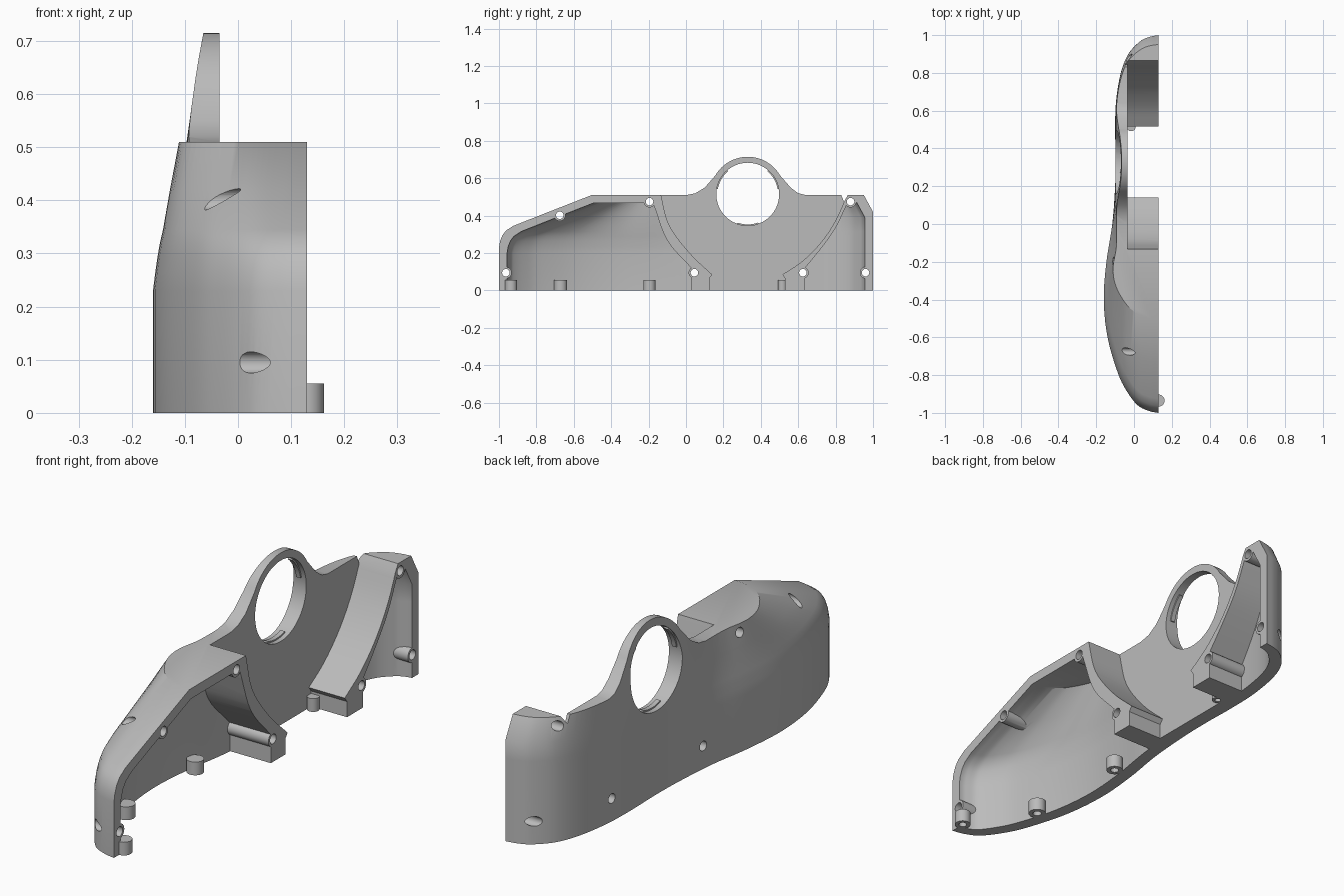
import bpy
import bmesh
import math
from mathutils import Vector, Matrix

if "Cube" in bpy.data.objects:
    bpy.data.objects.remove(bpy.data.objects["Cube"])

SPLIT = 0.13      # mating plane of the half shell
PAD = -0.035      # flat inner face of the ring plate

grey = bpy.data.materials.new("plain grey")
grey.use_nodes = True
grey.diffuse_color = (0.5, 0.5, 0.5, 1)
grey.node_tree.nodes["Principled BSDF"].inputs["Base Color"].default_value = (0.5, 0.5, 0.5, 1)


def finish(name, bm):
    bmesh.ops.recalc_face_normals(bm, faces=bm.faces)
    mesh = bpy.data.meshes.new(name)
    bm.to_mesh(mesh)
    bm.free()
    mesh.materials.append(grey)
    ob = bpy.data.objects.new(name, mesh)
    bpy.context.collection.objects.link(ob)
    return ob


def prism(name, pts, x0, x1):
    """Side profile in (y, z), extruded along x."""
    bm = bmesh.new()
    face = bm.faces.new([bm.verts.new((x0, y, z)) for y, z in pts])
    out = bmesh.ops.extrude_face_region(bm, geom=[face])
    verts = [v for v in out["geom"] if isinstance(v, bmesh.types.BMVert)]
    bmesh.ops.translate(bm, verts=verts, vec=(x1 - x0, 0, 0))
    return finish(name, bm)


def cylinder(name, centre, radius, length, axis="X", segments=32):
    bm = bmesh.new()
    turn = Matrix.Rotation(math.pi / 2, 4, "Y") if axis == "X" else Matrix()
    bmesh.ops.create_cone(bm, cap_ends=True, segments=segments, radius1=radius,
                          radius2=radius, depth=length,
                          matrix=Matrix.Translation(centre) @ turn)
    return finish(name, bm)


def combine(ob, tool, operation, keep=False):
    mod = ob.modifiers.new("cut", "BOOLEAN")
    mod.operation, mod.object, mod.solver = operation, tool, "EXACT"
    mesh = bpy.data.meshes.new_from_object(
        ob.evaluated_get(bpy.context.evaluated_depsgraph_get()))
    ob.modifiers.clear()
    ob.data = mesh
    if not keep:
        bpy.data.objects.remove(tool)


def smooth_path(pts, steps=5):
    """Catmull-Rom curve through the points."""
    p = [Vector(q) for q in pts]
    p = [2 * p[0] - p[1]] + p + [2 * p[-1] - p[-2]]
    out = []
    for a, b, c, d in zip(p, p[1:], p[2:], p[3:]):
        for i in range(steps):
            t = i / steps
            out.append(0.5 * (2 * b + (c - a) * t + (2 * a - 5 * b + 4 * c - d) * t * t
                              + (3 * b - a - 3 * c + d) * t ** 3))
    return out + [p[-2]]


# Plan outline of the shell at its base (x, y)
plan = smooth_path([
    (SPLIT, -1), (0.08, -0.99), (0.02, -0.96), (-0.035, -0.89), (-0.085, -0.79),
    (-0.14, -0.6), (-0.16, -0.4), (-0.146, -0.2), (-0.115, 0), (-0.1, 0.2),
    (-0.097, 0.35), (-0.1, 0.5), (-0.095, 0.65), (-0.07, 0.8), (-0.03, 0.9),
    (0.03, 0.965), (0.08, 0.99), (SPLIT, 1)])

# Height, front y, back y, front narrowing, rear narrowing
levels = [(0, -1, 1, 1, 1), (0.23, -1, 1, 1, 1), (0.265, -0.994, 1, 0.985, 1),
          (0.295, -0.982, 1, 0.97, 1), (0.32, -0.963, 1, 0.955, 1),
          (0.345, -0.925, 1, 0.935, 1), (0.42, -0.735, 1, 0.89, 0.995),
          (0.512, -0.5, 0.95, 0.83, 0.98), (0.6, -0.5, 0.95, 0.81, 0.925),
          (0.75, -0.5, 0.95, 0.8, 0.84)]


def hull(name, inner=False):
    """Loft of the plan through the levels; inner gives the hollow inside."""
    bm = bmesh.new()
    rings = []
    for z, front, back, nf, nr in levels:
        row = []
        for x, y in plan:
            t = min(max((y + 0.2) / 0.4, 0), 1)
            k = nf + (nr - nf) * t * t * (3 - 2 * t)
            if y < -0.13:
                y = -0.13 + (y + 0.13) * (front + 0.13) / -0.87
            elif y > 0.7:
                y = 0.7 + (y - 0.7) * (back - 0.7) / 0.3
            row.append(Vector((SPLIT - (SPLIT - x) * k, y)))
        if inner:
            moved = []
            for i, p in enumerate(row):
                d = (row[min(i + 1, len(row) - 1)] - row[max(i - 1, 0)]).normalized()
                n = Vector((d.y, -d.x))
                moved.append(p + n * (0.04 + 0.015 * abs(n.x)))
            moved[0].x = moved[-1].x = 0.3
            row = moved
            z = z - 0.03 if z else -0.1
        rings.append([bm.verts.new((p.x, p.y, z)) for p in row])
    for a, b in zip(rings, rings[1:]):
        for i in range(len(a)):
            j = (i + 1) % len(a)
            bm.faces.new((a[i], a[j], b[j], b[i]))
    bm.faces.new(rings[0])
    bm.faces.new(rings[-1])
    return finish(name, bm)


# Outer body: hull trimmed by the side silhouette with its ring hump
RY, RZ = 0.33, 0.515
hump = [(RY + 0.2 * math.cos(math.radians(a)), RZ + 0.2 * math.sin(math.radians(a)))
        for a in range(150, 29, -5)]
silhouette = ([(-1.1, -0.1), (-1.1, 0.51), (0, 0.51), (0.05, 0.52), (0.1, 0.55)] + hump
              + [(0.56, 0.55), (0.6, 0.52), (0.64, 0.51), (0.83, 0.51), (0.845, 0.475),
                 (0.865, 0.51), (1.1, 0.51), (1.1, -0.1)])
body = hull("half_shell")
combine(body, prism("trim", silhouette, -0.4, 0.4), "INTERSECT")

# Pocket under the ring, and the hollows in front of and behind it
front_arc = smooth_path([(-0.136, 0.52), (-0.09, 0.35), (0.02, 0.2), (0.14, 0.085)])
rear_arc = smooth_path([(0.515, 0.085), (0.62, 0.155), (0.72, 0.255), (0.8, 0.375), (0.865, 0.52)])
pocket = prism("pocket", [(-0.136, 0.8)] + [tuple(p) for p in front_arc]
               + [(0.125, 0.065), (0.125, -0.1), (0.53, -0.1), (0.53, 0.065)]
               + [tuple(p) for p in rear_arc] + [(0.865, 0.8)], PAD, 0.3)

front_back_wall = smooth_path([(-0.17, 0.45), (-0.1, 0.267), (0.03, 0.118)])
front_hollow = prism("front_hollow", [(-1.1, -0.1), (-1.1, 0.25), (-0.96, 0.28), (-0.92, 0.32),
                     (-0.5, 0.468), (-0.17, 0.468)] + [tuple(p) for p in front_back_wall]
                     + [(0.03, -0.1)], -0.3, 0.25)
rear_wall = smooth_path([(0.635, 0.118), (0.73, 0.235), (0.8, 0.335), (0.855, 0.45)])
rear_hollow = prism("rear_hollow", [(0.635, -0.1)] + [tuple(p) for p in rear_wall]
                    + [(0.86, 0.47), (0.93, 0.47), (0.96, 0.42), (0.96, -0.1)], -0.3, 0.25)

inner = hull("inner", inner=True)
combine(front_hollow, inner, "INTERSECT", keep=True)
combine(rear_hollow, inner, "INTERSECT")

# Screw bosses are left standing in the hollows, then drilled through
screws = [(-0.963, 0.095), (-0.675, 0.402), (-0.195, 0.475), (0.045, 0.095),
          (0.625, 0.095), (0.88, 0.475), (0.96, 0.095)]
for y, z in screws:
    for cutter in (front_hollow, rear_hollow, pocket):
        combine(cutter, cylinder("boss", (0, y, z), 0.031, 1), "DIFFERENCE")
for cutter in (pocket, front_hollow, rear_hollow):
    combine(body, cutter, "DIFFERENCE")
for y, z in screws:
    combine(body, cylinder("drill", (0, y, z), 0.02, 1), "DIFFERENCE")
combine(body, cylinder("ring_hole", (0, RY, RZ), 0.168, 1, segments=64), "DIFFERENCE")

# Small locking tabs inside the ring
tabs = []
for angle in (30, 150, 270):
    arc = [math.radians(angle + d) for d in range(-20, 21, 5)]
    pts = [(RY + r * math.cos(a), RZ + r * math.sin(a))
           for r, order in ((0.172, arc), (0.162, arc[::-1])) for a in order]
    tabs.append(prism("ring_tab", pts, -0.075, -0.055))

# Hollow posts along the bottom edge
posts = []
for x, y, r in ((SPLIT, -0.935, 0.032), (-0.045, -0.67, 0.035),
                (-0.06, -0.195, 0.033), (-0.015, 0.515, 0.024)):
    post = cylinder("bottom_post", (x, y, 0.0275), r, 0.055, "Z")
    combine(post, cylinder("bore", (x, y, 0), r * 0.5, 0.08, "Z"), "DIFFERENCE")
    posts.append(post)

# Smooth shading with sharp edges kept
bpy.ops.object.select_all(action="DESELECT")
for ob in [body] + tabs + posts:
    ob.select_set(True)
bpy.context.view_layer.objects.active = body
bpy.ops.object.shade_smooth_by_angle(angle=math.radians(30))
